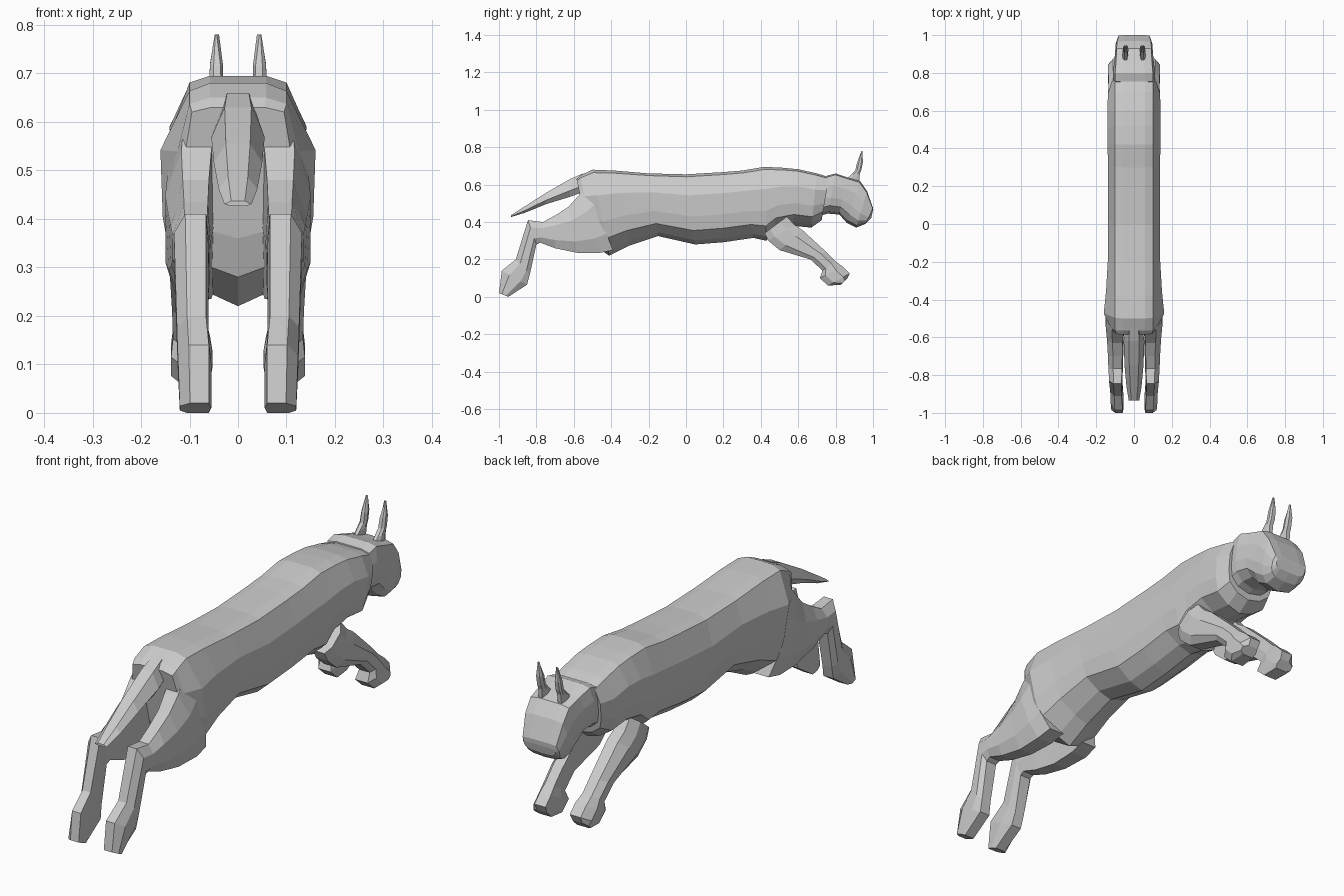
import bpy, bmesh


def loft(name, rings, mirror=False):
    """Skin a list of equal-length point rings and cap both ends."""
    bm = bmesh.new()
    loops = [[bm.verts.new(p) for p in r] for r in rings]
    n = len(rings[0])
    for a, b in zip(loops, loops[1:]):
        for i in range(n):
            j = (i + 1) % n
            bm.faces.new((a[i], a[j], b[j], b[i]))
    bm.faces.new(loops[0])
    bm.faces.new(loops[-1][::-1])
    bmesh.ops.recalc_face_normals(bm, faces=bm.faces[:])
    me = bpy.data.meshes.new(name)
    bm.to_mesh(me)
    bm.free()
    ob = bpy.data.objects.new(name, me)
    bpy.context.collection.objects.link(ob)
    if mirror:
        ob.modifiers.new("mirror", 'MIRROR').use_mirror_merge = False
    return ob


def trunk_ring(yt, yb, zt, zb, w, top=0.1, keel=0.06):
    """Symmetric section: flat back, bulging flanks, shallow keel."""
    h = zt - zb
    half = [(top * 0.58, 0), (top, 0.035), (w, 0.30), (w * 0.97, 0.60),
            (w * 0.87, 0.80), (keel, 0.94)]
    pts = half + [(0, 1)] + [(-x, t) for x, t in reversed(half)]
    return [(x, yt + (yb - yt) * t, zt - h * t) for x, t in pts]


def limb_ring(ay, az, by, bz, xi, xo):
    """Section between two side-profile points, bevelled on the outside."""
    pts = [(0, xi), (0, xi + (xo - xi) * 0.65), (0.3, xo), (0.75, xo),
           (1, xi + (xo - xi) * 0.75), (1, xi), (0.5, xi - 0.005)]
    return [(x, ay + (by - ay) * t, az + (bz - az) * t) for t, x in pts]


# torso: y top, y bottom, z top, z bottom, half width
loft("torso", [trunk_ring(*r) for r in [
    (-0.585, -0.53, 0.63, 0.36, 0.107, 0.095),
    (-0.565, -0.50, 0.65, 0.28, 0.125),
    (-0.50, -0.41, 0.68, 0.22, 0.16),
    (-0.38, -0.30, 0.675, 0.275, 0.148),
    (-0.20, -0.15, 0.66, 0.325, 0.138),
    (0.00, 0.05, 0.655, 0.28, 0.137),
    (0.20, 0.20, 0.667, 0.292, 0.137),
    (0.30, 0.36, 0.675, 0.315, 0.138),
    (0.42, 0.43, 0.695, 0.30, 0.14),
    (0.52, 0.47, 0.69, 0.355, 0.141),
    (0.60, 0.57, 0.682, 0.38, 0.141),
    (0.70, 0.67, 0.66, 0.37, 0.138),
    (0.765, 0.725, 0.64, 0.41, 0.118)]])

# head and neck
loft("head", [trunk_ring(*r) for r in [
    (0.755, 0.70, 0.648, 0.43, 0.105, 0.10),
    (0.80, 0.76, 0.66, 0.445, 0.112, 0.10),
    (0.86, 0.82, 0.64, 0.44, 0.106, 0.095),
    (0.93, 0.86, 0.62, 0.395, 0.10, 0.092),
    (0.968, 0.91, 0.565, 0.37, 0.098, 0.09),
    (1.00, 0.96, 0.475, 0.39, 0.086, 0.08, 0.055),
    (0.998, 0.99, 0.455, 0.42, 0.075, 0.07, 0.05)]])

# ears: back y, z, front y, z, inner x, outer x
loft("ear", [limb_ring(*r) for r in [
    (0.85, 0.62, 0.925, 0.61, 0.038, 0.060),
    (0.88, 0.65, 0.93, 0.66, 0.036, 0.060),
    (0.905, 0.675, 0.938, 0.68, 0.035, 0.059),
    (0.914, 0.715, 0.946, 0.72, 0.036, 0.058),
    (0.938, 0.78, 0.943, 0.78, 0.044, 0.048)]], mirror=True)

# hind legs: upper profile point, lower profile point, inner x, outer x
loft("hind_leg", [limb_ring(*r) for r in [
    (-0.53, 0.60, -0.39, 0.25, 0.050, 0.145),
    (-0.575, 0.54, -0.46, 0.235, 0.055, 0.150),
    (-0.63, 0.48, -0.58, 0.235, 0.060, 0.143),
    (-0.70, 0.435, -0.70, 0.26, 0.062, 0.138),
    (-0.765, 0.40, -0.78, 0.29, 0.064, 0.135),
    (-0.845, 0.41, -0.80, 0.28, 0.066, 0.132),
    (-0.91, 0.20, -0.835, 0.12, 0.066, 0.126),
    (-0.985, 0.14, -0.85, 0.065, 0.060, 0.124),
    (-1.00, 0.02, -0.95, 0.00, 0.060, 0.120)]], mirror=True)

# front legs stretched forward
loft("front_leg", [limb_ring(*r) for r in [
    (0.54, 0.43, 0.42, 0.34, 0.065, 0.136),
    (0.58, 0.385, 0.44, 0.30, 0.064, 0.140),
    (0.625, 0.355, 0.50, 0.25, 0.062, 0.140),
    (0.75, 0.24, 0.665, 0.20, 0.066, 0.136),
    (0.80, 0.19, 0.73, 0.14, 0.066, 0.134),
    (0.84, 0.16, 0.715, 0.10, 0.058, 0.138),
    (0.875, 0.125, 0.76, 0.06, 0.058, 0.138),
    (0.86, 0.095, 0.83, 0.065, 0.062, 0.132)]], mirror=True)

# tail: y, z top, z bottom, half width
tail = []
for y, zt, zb, w in [(-0.55, 0.66, 0.56, 0.045), (-0.62, 0.63, 0.535, 0.055),
                     (-0.75, 0.555, 0.495, 0.050), (-0.86, 0.485, 0.45, 0.040),
                     (-0.935, 0.437, 0.427, 0.028)]:
    zm = zb + (zt - zb) * 0.35
    tail.append([(-w * 0.5, y, zt), (w * 0.5, y, zt), (w, y, zm),
                 (w * 0.6, y, zb), (-w * 0.6, y, zb), (-w, y, zm)])
loft("tail", tail)
